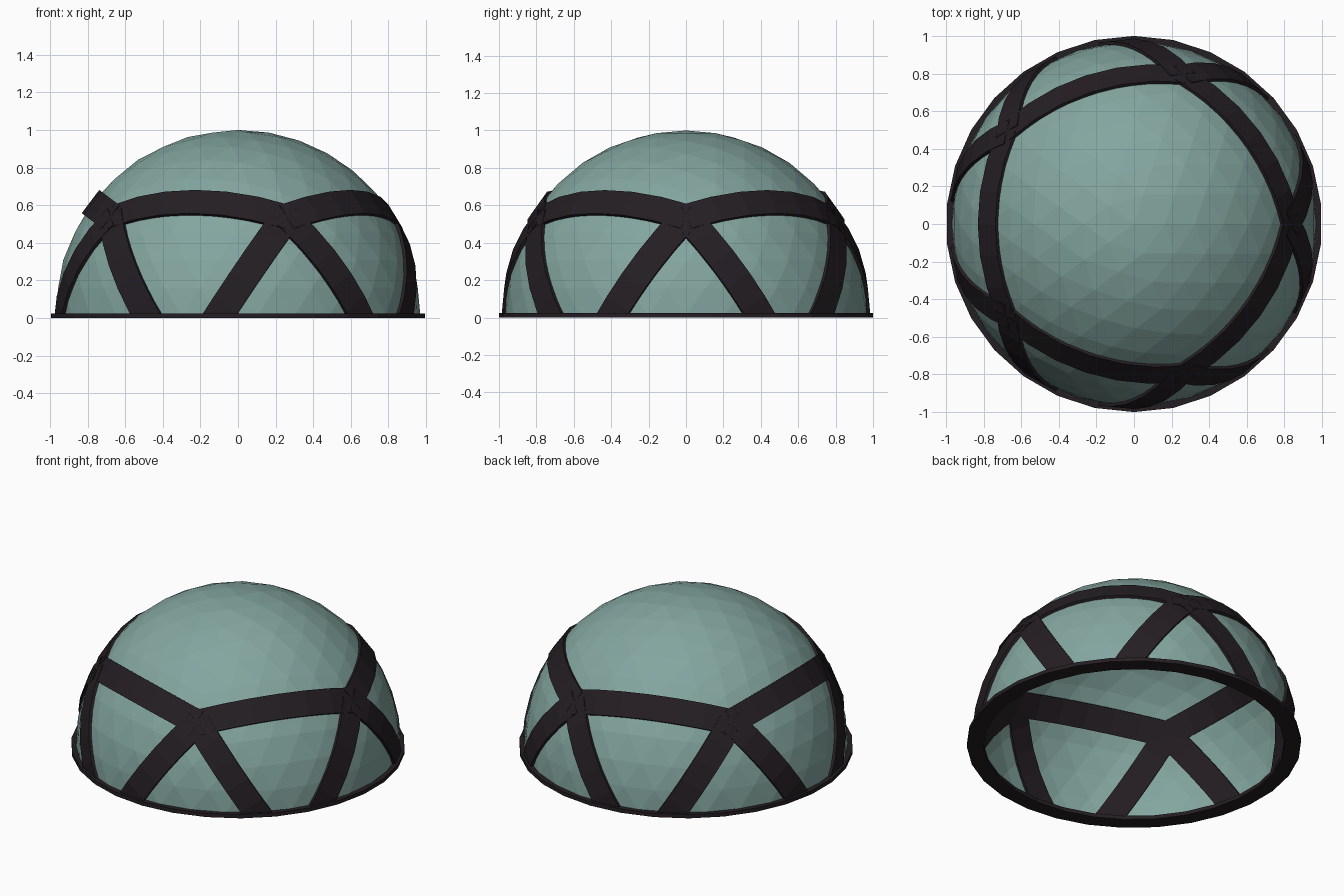
import bpy, bmesh
from math import sin, cos, radians, pi
from mathutils import Vector

if "Cube" in bpy.data.objects:
    bpy.data.objects.remove(bpy.data.objects["Cube"])

CENTRE = Vector((0, 0, 0.03))
R = 0.97
NODE_LAT, FOOT_LAT, FOOT_AZ = 31.3, -1.0, 24.0
FREQ, LEG_ROWS = 6, 4


def material(name, rgb):
    m = bpy.data.materials.new(name)
    m.diffuse_color = (*rgb, 1)
    m.use_nodes = True
    m.node_tree.nodes["Principled BSDF"].inputs["Base Color"].default_value = m.diffuse_color
    return m


def direction(lat, az):
    a, b = radians(lat), radians(az)
    return Vector((cos(a) * cos(b), cos(a) * sin(b), sin(a)))


def arc(a, b, t):
    return a.slerp(b, t) if 0 < t < 1 else (a if t <= 0 else b).copy()


def finish(bm, name, mat):
    bmesh.ops.remove_doubles(bm, verts=bm.verts, dist=1e-4)
    mesh = bpy.data.meshes.new(name)
    bmesh.ops.recalc_face_normals(bm, faces=bm.faces)
    bm.to_mesh(mesh)
    bm.free()
    mesh.materials.append(mat)
    obj = bpy.data.objects.new(name, mesh)
    bpy.context.collection.objects.link(obj)
    return obj


teal = material("panel_teal", (0.23, 0.38, 0.35))
dark = material("frame_dark", (0.018, 0.013, 0.017))

pole = Vector((0, 0, 1))
nodes = [direction(NODE_LAT, 72 * i) for i in range(5)]
feet_l = [direction(FOOT_LAT, 72 * i - FOOT_AZ) for i in range(5)]
feet_r = [direction(FOOT_LAT, 72 * i + FOOT_AZ) for i in range(5)]


# Faceted dome skin: geodesic patches spanning great-circle arcs
def row(bm, a, b, n):
    return [bm.verts.new(CENTRE + R * arc(a, b, j / n if n else 0)) for j in range(n + 1)]


def stitch(bm, short, long):
    for j in range(len(long) - 1):
        bm.faces.new((short[j], long[j], long[j + 1]))
    for j in range(len(short) - 1):
        bm.faces.new((short[j], long[j + 1], short[j + 1]))


bm = bmesh.new()
for i in range(5):
    k = (i + 1) % 5
    cap = [row(bm, arc(pole, nodes[i], r / FREQ), arc(pole, nodes[k], r / FREQ), r)
           for r in range(FREQ + 1)]
    up, down = [], []
    for m in range(LEG_ROWS + 1):
        t = m / LEG_ROWS
        left, right = arc(nodes[i], feet_l[i], t), arc(nodes[i], feet_r[i], t)
        up.append(row(bm, left, right, m))
        down.append(row(bm, right, arc(nodes[k], feet_l[k], t), FREQ - m))
    for rows in (cap, up, down[::-1]):
        for s, l in zip(rows, rows[1:]):
            stitch(bm, s, l)
finish(bm, "dome_skin", teal)


# Curved flat beams: rectangular section swept along an arc
def beam(name, a, b, steps, width=0.155, r_in=0.948, r_out=0.981):
    bm = bmesh.new()
    side = a.cross(b).normalized() * width / 2
    rings = []
    for j in range(steps + 1):
        d = arc(a, b, j / steps)
        rings.append([bm.verts.new(CENTRE + d * r + s * side)
                      for r, s in ((r_in, -1), (r_out, -1), (r_out, 1), (r_in, 1))])
    for p, q in zip(rings, rings[1:]):
        for c in range(4):
            e = (c + 1) % 4
            bm.faces.new((p[c], p[e], q[e], q[c]))
    bm.faces.new(rings[0])
    bm.faces.new(rings[-1][::-1])
    # trim slanted lower ends level inside the base ring
    bmesh.ops.bisect_plane(bm, geom=bm.verts[:] + bm.edges[:] + bm.faces[:],
                           plane_co=(0, 0, 0.005), plane_no=(0, 0, -1), clear_outer=True)
    bmesh.ops.holes_fill(bm, edges=bm.edges[:])
    finish(bm, name, dark)


for i in range(5):
    beam(f"upper_beam_{i}", nodes[i], nodes[(i + 1) % 5], FREQ)
    for tag, foot in (("left", feet_l[i]), ("right", feet_r[i])):
        # overshoot the foot so the trim cuts the full width
        axis = nodes[i].cross(foot).normalized()
        tangent = axis.cross(foot)
        end = (foot + tangent * 0.08).normalized()
        beam(f"leg_{tag}_{i}", nodes[i], end, LEG_ROWS + 1)

# Thirty-sided base ring
bm = bmesh.new()
loops = []
for n in range(30):
    a = pi / 2 + 2 * pi * n / 30
    loops.append([bm.verts.new((r * cos(a), r * sin(a), z))
                  for r, z in ((0.9, 0), (1, 0), (1, 0.025), (0.9, 0.025))])
for n in range(30):
    p, q = loops[n], loops[(n + 1) % 30]
    for c in range(4):
        e = (c + 1) % 4
        bm.faces.new((p[c], p[e], q[e], q[c]))
finish(bm, "base_ring", dark)
